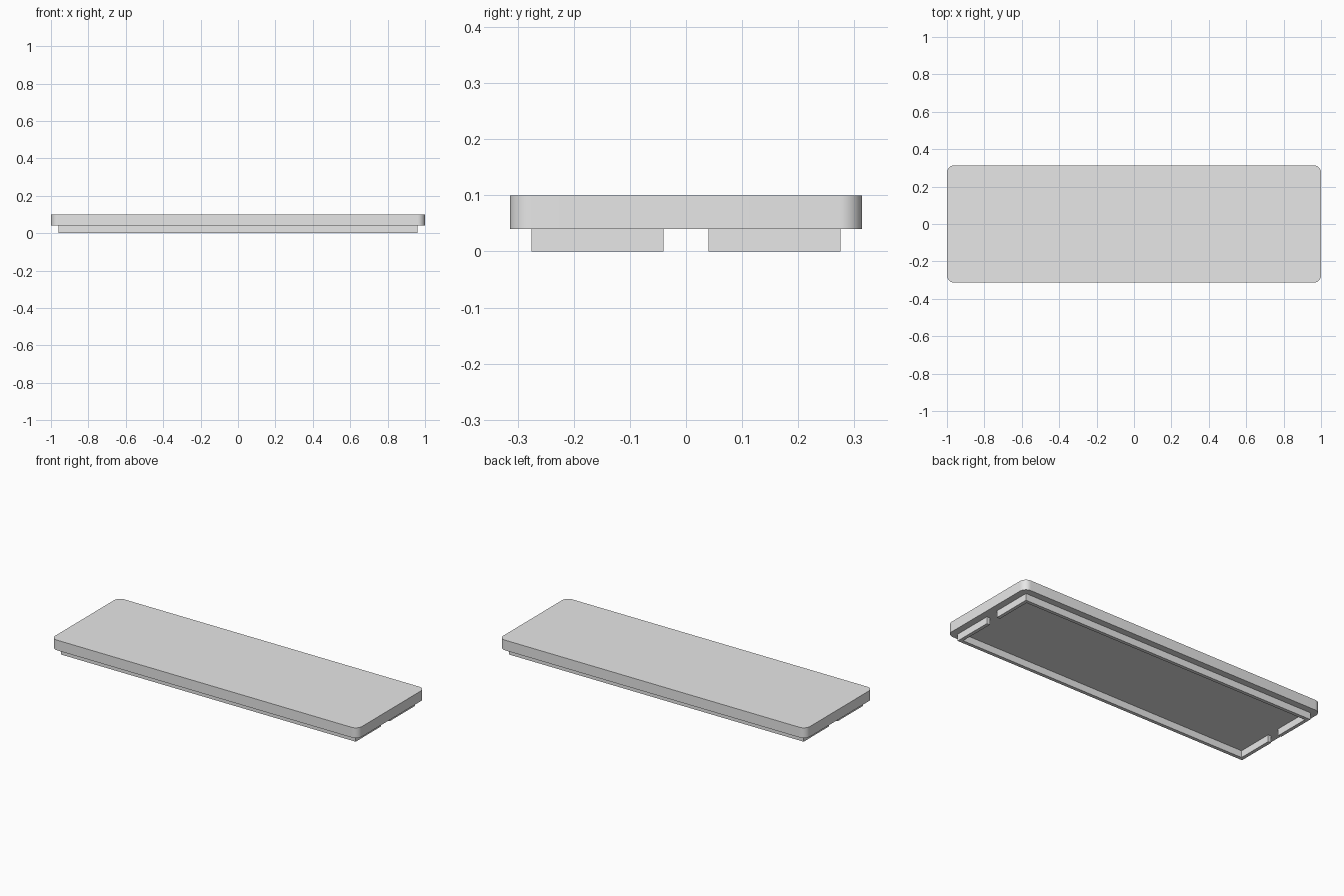
import bpy, bmesh, math

cube = bpy.data.objects.get("Cube")
if cube:
    bpy.data.objects.remove(cube, do_unlink=True)

grey = bpy.data.materials.new("light_grey")
grey.use_nodes = True
colour = (0.8, 0.8, 0.8, 1)
grey.diffuse_color = colour
grey.node_tree.nodes["Principled BSDF"].inputs["Base Color"].default_value = colour

LID_X, LID_Y, TOP = 1.0, 0.314, 0.1
RIM_X, RIM_Y, RIM_H = 0.96, 0.275, 0.04
WALL, NOTCH, RADIUS = 0.02, 0.04, 0.04


def prism(name, outline, z0, z1):
    """Extrude a counter-clockwise outline from z0 to z1."""
    bm = bmesh.new()
    base = bm.faces.new([bm.verts.new((x, y, z0)) for x, y in outline])
    top = bmesh.ops.extrude_face_region(bm, geom=[base], use_keep_orig=True)
    verts = [v for v in top["geom"] if isinstance(v, bmesh.types.BMVert)]
    bmesh.ops.translate(bm, verts=verts, vec=(0, 0, z1 - z0))
    bmesh.ops.recalc_face_normals(bm, faces=bm.faces)
    mesh = bpy.data.meshes.new(name)
    bm.to_mesh(mesh)
    bm.free()
    mesh.materials.append(grey)
    obj = bpy.data.objects.new(name, mesh)
    bpy.context.collection.objects.link(obj)
    return obj


# Lid plate with rounded corners
outline = []
STEPS = 12
for i, (sx, sy) in enumerate([(1, 1), (-1, 1), (-1, -1), (1, -1)]):
    for k in range(STEPS + 1):
        a = math.pi / 2 * (i + k / STEPS)
        outline.append((sx * (LID_X - RADIUS) + RADIUS * math.cos(a),
                        sy * (LID_Y - RADIUS) + RADIUS * math.sin(a)))
lid = prism("lid_plate", outline, RIM_H, TOP)
bpy.ops.object.select_all(action="DESELECT")
lid.select_set(True)
bpy.context.view_layer.objects.active = lid
bpy.ops.object.shade_smooth_by_angle(angle=math.radians(30))

# C-shaped locating lips underneath, leaving a notch at each end
ix, iy = RIM_X - WALL, RIM_Y - WALL
lip = [(RIM_X, NOTCH), (RIM_X, RIM_Y), (-RIM_X, RIM_Y), (-RIM_X, NOTCH),
       (-ix, NOTCH), (-ix, iy), (ix, iy), (ix, NOTCH)]
prism("back_lip", lip, 0, RIM_H)
prism("front_lip", [(x, -y) for x, y in reversed(lip)], 0, RIM_H)
